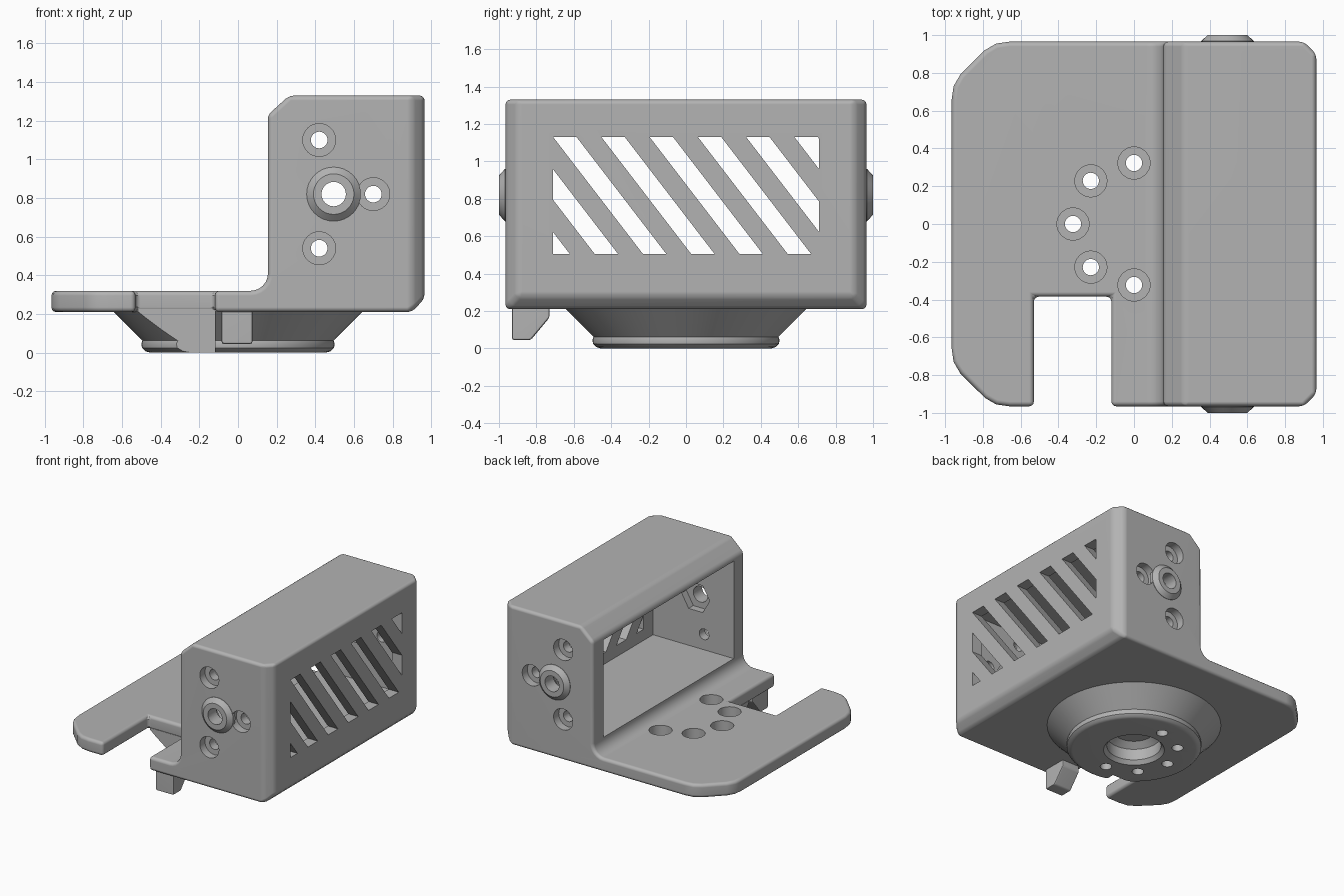
import bpy, bmesh
from math import cos, sin, pi, radians
from mathutils import Matrix, Vector

if "Cube" in bpy.data.objects:
    bpy.data.objects.remove(bpy.data.objects["Cube"])

grey = bpy.data.materials.new("plain grey")
grey.use_nodes = True
COLOUR = (0.45, 0.45, 0.45, 1)
grey.diffuse_color = COLOUR
grey.node_tree.nodes["Principled BSDF"].inputs["Base Color"].default_value = COLOUR


def finish(name, bm):
    bmesh.ops.recalc_face_normals(bm, faces=bm.faces)
    mesh = bpy.data.meshes.new(name)
    bm.to_mesh(mesh)
    bm.free()
    mesh.materials.append(grey)
    ob = bpy.data.objects.new(name, mesh)
    bpy.context.collection.objects.link(ob)
    return ob


def prism(name, points, axis, start, end):
    """Extrude a 2D outline along an axis."""
    place = {"x": lambda u, v: (start, u, v),
             "y": lambda u, v: (u, start, v),
             "z": lambda u, v: (u, v, start)}[axis]
    step = Vector([(end - start) * (axis == a) for a in "xyz"])
    bm = bmesh.new()
    face = bm.faces.new([bm.verts.new(place(u, v)) for u, v in points])
    new = bmesh.ops.extrude_face_region(bm, geom=[face])["geom"]
    bmesh.ops.translate(bm, vec=step, verts=[g for g in new if isinstance(g, bmesh.types.BMVert)])
    return finish(name, bm)


def rect(u0, u1, v0, v1):
    return [(u0, v0), (u1, v0), (u1, v1), (u0, v1)]


def circle(u, v, r, sides=32):
    return [(u + r * cos(2 * pi * i / sides), v + r * sin(2 * pi * i / sides)) for i in range(sides)]


def lathe(name, profile, sides=64):
    bm = bmesh.new()
    verts = [bm.verts.new((r, 0, z)) for r, z in profile]
    edges = [bm.edges.new(pair) for pair in zip(verts, verts[1:])]
    bmesh.ops.spin(bm, geom=verts + edges, axis=(0, 0, 1), cent=(0, 0, 0),
                   angle=2 * pi, steps=sides, use_merge=True)
    bmesh.ops.remove_doubles(bm, verts=bm.verts, dist=0.0005)
    return finish(name, bm)


def apply(ob, kind, **settings):
    mod = ob.modifiers.new(kind, kind)
    for key, value in settings.items():
        setattr(mod, key, value)
    bpy.context.view_layer.objects.active = ob
    bpy.ops.object.modifier_apply(modifier=mod.name)


def combine(targets, tool, operation="DIFFERENCE"):
    for ob in targets:
        apply(ob, "BOOLEAN", object=tool, operation=operation, solver="EXACT")
    bpy.data.objects.remove(tool)


def clip(points, limit, sign):
    """Keep the part of an outline where sign * u <= sign * limit."""
    out = []
    for (u0, v0), (u1, v1) in zip(points, points[1:] + points[:1]):
        inside0, inside1 = sign * u0 <= sign * limit, sign * u1 <= sign * limit
        if inside0:
            out.append((u0, v0))
        if inside0 != inside1:
            out.append((limit, v0 + (v1 - v0) * (limit - u0) / (u1 - u0)))
    return out


# Bracket body: L-shaped side outline trimmed by the plan outline
E = 0.965
fillet = [(0.065 + 0.09 * sin(a), 0.41 - 0.09 * cos(a)) for a in [radians(90 - 15 * i) for i in range(7)]]
side = [(-E, 0.21), (0.9, 0.21), (E, 0.28), (E, 1.33), (0.265, 1.33), (0.155, 1.23)] + fillet + [(-E, 0.32)]
corner = [(-E, 0.66), (-0.955, 0.73), (-0.92, 0.79), (-0.79, 0.92), (-0.73, 0.955), (-0.66, E)]
NOTCH = (-0.53, -0.12, -0.385)
plan = corner + [(0.9, E), (E, 0.9), (E, -0.9), (0.9, -E), (NOTCH[1], -E), (NOTCH[1], NOTCH[2]),
                 (NOTCH[0], NOTCH[2]), (NOTCH[0], -E)] + [(x, -y) for x, y in reversed(corner)]
body = prism("bracket_body", side, "y", -1.2, 1.2)
combine([body], prism("plan_cutter", plan, "z", 0, 1.6), "INTERSECT")
apply(body, "WELD", merge_threshold=0.001)
apply(body, "BEVEL", width=0.025, segments=3, limit_method="ANGLE", angle_limit=radians(32))

# Round foot with a blind centre bore
foot = lathe("round_foot", [(0, 0.16), (0.15, 0.16), (0.2, 0.12), (0.2, 0.03), (0.225, 0), (0.455, 0),
                            (0.48, 0.008), (0.497, 0.025), (0.5, 0.045), (0.495, 0.062), (0.645, 0.212),
                            (0.645, 0.225), (0, 0.225)])
combine([foot], prism("notch_cutter", rect(NOTCH[0] - 0.1, NOTCH[1], -1, NOTCH[2]), "z", -0.1, 0.4))

# Clip tab under the front edge
tab = prism("clip_tab", [(-0.93, 0.25), (-0.93, 0.045), (-0.83, 0.045), (-0.73, 0.165), (-0.73, 0.25)],
            "x", -0.085, 0.075)
apply(tab, "BEVEL", width=0.012, segments=2, limit_method="ANGLE", angle_limit=radians(30))

# Tapered collars on both end walls
CX, CZ = 0.495, 0.82
collars = []
for name, s in (("front_collar", -1), ("back_collar", 1)):
    collar = lathe(name, [(0, 0.94), (0.14, 0.94), (0.14, 0.968), (0.105, 1), (0, 1)], 32)
    collar.data.transform(Matrix.Translation((CX, 0, CZ)) @ Matrix.Rotation(-s * pi / 2, 4, "X"))
    collars.append(collar)

# Open chamber
combine([body], prism("chamber_cutter", rect(-0.83, 0.83, 0.415, 1.2), "x", 0.1, 0.875))

# Slanted vent slots
for k in range(-2, 6):
    top = -0.71 + 0.258 * k
    slot = [(top, 1.13), (top + 0.125, 1.13), (top + 0.605, 0.505), (top + 0.48, 0.505)]
    slot = clip(clip(slot, 0.71, 1), -0.71, -1)
    if len(slot) > 2:
        combine([body], prism("slot_cutter", slot, "x", 0.8, 1.1))

# End wall holes: axle, nut pockets and counterbored screws
combine([body] + collars, prism("axle_cutter", circle(CX, CZ, 0.063), "y", -1.1, 1.1))
for s in (-1, 1):
    combine([body], prism("nut_cutter", circle(CX, CZ, 0.125, 6), "y", s * 0.8, s * 0.89))
for x, z in ((0.42, 1.1), (0.42, 0.54), (0.7, 0.82)):
    combine([body], prism("screw_cutter", circle(x, z, 0.043), "y", -1.1, 1.1))
    for s in (-1, 1):
        combine([body], prism("head_cutter", circle(x, z, 0.085), "y", s * 0.9, s * E * 1.05))

# Half ring of counterbored screws through plate and foot
for i in range(5):
    a = pi / 2 + i * pi / 4
    x, y = 0.323 * cos(a), 0.323 * sin(a)
    combine([body, foot], prism("screw_cutter", circle(x, y, 0.043), "z", -0.1, 0.4))
    combine([body, foot], prism("head_cutter", circle(x, y, 0.085), "z", 0.1, 0.4))

# Smooth rounded edges, keep the faces crisp
for ob in [body, foot, tab] + collars:
    bpy.ops.object.select_all(action="DESELECT")
    ob.select_set(True)
    bpy.context.view_layer.objects.active = ob
    bpy.ops.object.shade_smooth_by_angle(angle=radians(32))
    ob.modifiers.new("Weighted Normal", "WEIGHTED_NORMAL").keep_sharp = True
